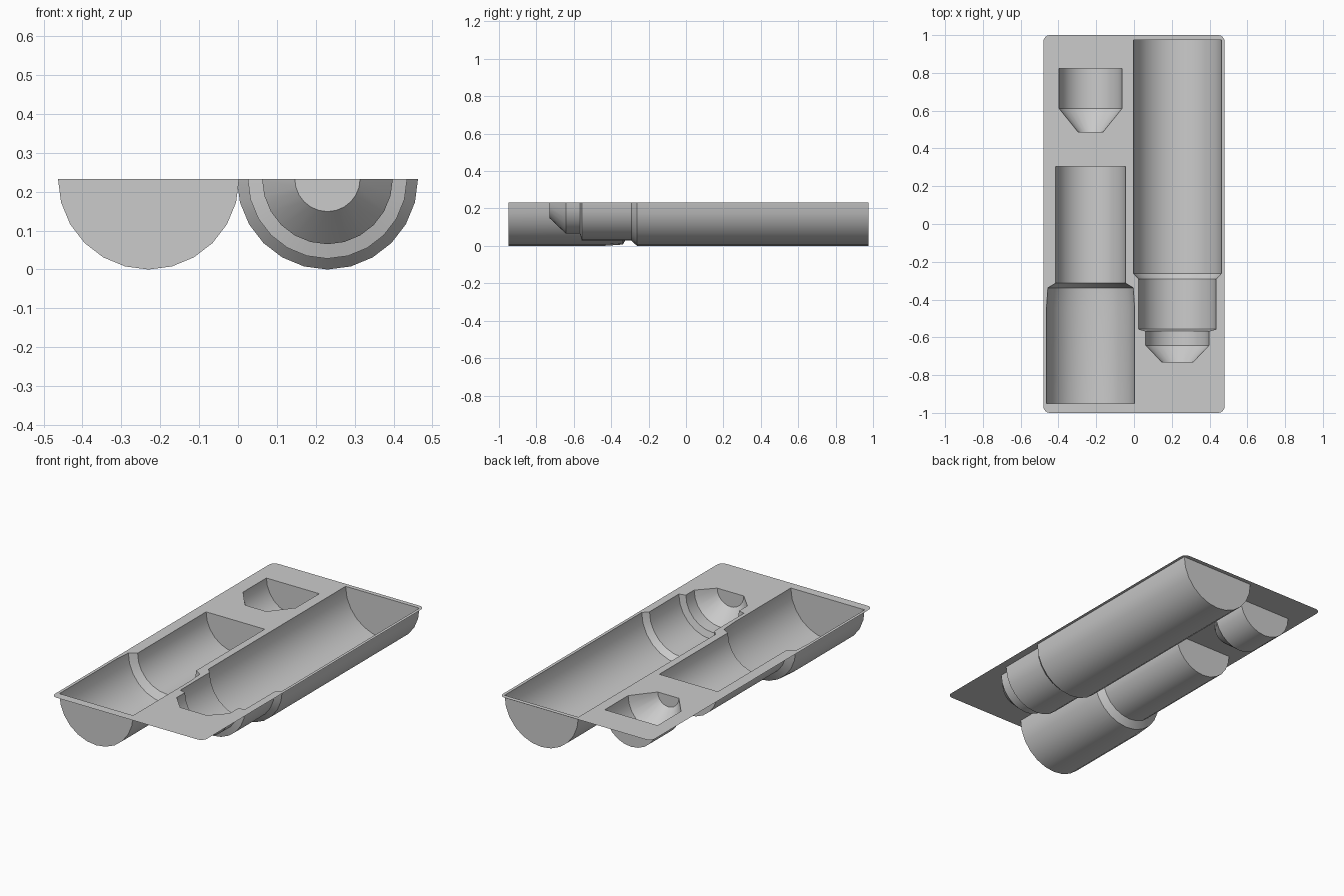
import bpy, bmesh, math

if "Cube" in bpy.data.objects:
    bpy.data.objects.remove(bpy.data.objects["Cube"])

TOP = 0.233      # height of the flat sheet
SEG = 12         # sides per half-round

# Half-round pockets: name -> (axis x, [(y, radius), ...])
pockets = {
    "long_stepped_pocket": (0.23, [(0.975, 0.233), (-0.262, 0.233), (-0.292, 0.205), (-0.557, 0.205),
                                   (-0.567, 0.168), (-0.642, 0.168), (-0.73, 0.084)]),
    "wide_narrow_pocket": (-0.23, [(0.305, 0.185), (-0.313, 0.185), (-0.338, 0.226),
                                   (-0.44, 0.233), (-0.95, 0.233)]),
    "small_cone_pocket": (-0.23, [(0.823, 0.167), (0.612, 0.167), (0.488, 0.067)]),
}


def link_mesh(name, mesh):
    obj = bpy.data.objects.new(name, mesh)
    bpy.context.collection.objects.link(obj)
    return obj


def half_round(name, cx, profile):
    """Open-topped trough swept along y with closed ends."""
    bm = bmesh.new()
    rings = []
    for y, r in profile:
        rings.append([bm.verts.new((cx - r * math.cos(math.pi * i / SEG), y,
                                    TOP - r * math.sin(math.pi * i / SEG)))
                      for i in range(SEG + 1)])
    for a, b in zip(rings, rings[1:]):
        for i in range(SEG):
            bm.faces.new((a[i], a[i + 1], b[i + 1], b[i]))
    bm.faces.new(rings[0])
    bm.faces.new(rings[-1][::-1])
    bmesh.ops.recalc_face_normals(bm, faces=bm.faces)
    mesh = bpy.data.meshes.new(name)
    bm.to_mesh(mesh)
    bm.free()
    obj = link_mesh(name, mesh)
    bpy.context.view_layer.objects.active = obj
    obj.select_set(True)
    bpy.ops.object.shade_smooth_by_angle(angle=math.radians(25))
    obj.select_set(False)


def add_loop(curve, points):
    spline = curve.splines.new('POLY')
    spline.points.add(len(points) - 1)
    for p, (x, y) in zip(spline.points, points):
        p.co = (x, y, 0, 1)
    spline.use_cyclic_u = True


# Sheet: rounded rectangle outline with pocket openings as holes
curve = bpy.data.curves.new("sheet_outline", 'CURVE')
curve.dimensions = '2D'
curve.fill_mode = 'FRONT'
W, L, R = 0.48, 1.0, 0.035
corners = [(W - R, L - R, 0), (R - W, L - R, 90), (R - W, R - L, 180), (W - R, R - L, 270)]
add_loop(curve, [(x + R * math.cos(math.radians(a + d)), y + R * math.sin(math.radians(a + d)))
                 for x, y, a in corners for d in (0, 22.5, 45, 67.5, 90)])
for cx, profile in pockets.values():
    add_loop(curve, [(cx + r, y) for y, r in profile] + [(cx - r, y) for y, r in reversed(profile)])

outline = link_mesh("sheet_outline", curve)
bpy.context.view_layer.update()
graph = bpy.context.evaluated_depsgraph_get()
sheet = link_mesh("tray_sheet", bpy.data.meshes.new_from_object(outline.evaluated_get(graph)))
sheet.location.z = TOP
bpy.data.objects.remove(outline)

# Pockets hanging below the sheet
for name, (cx, profile) in pockets.items():
    half_round(name, cx, profile)
